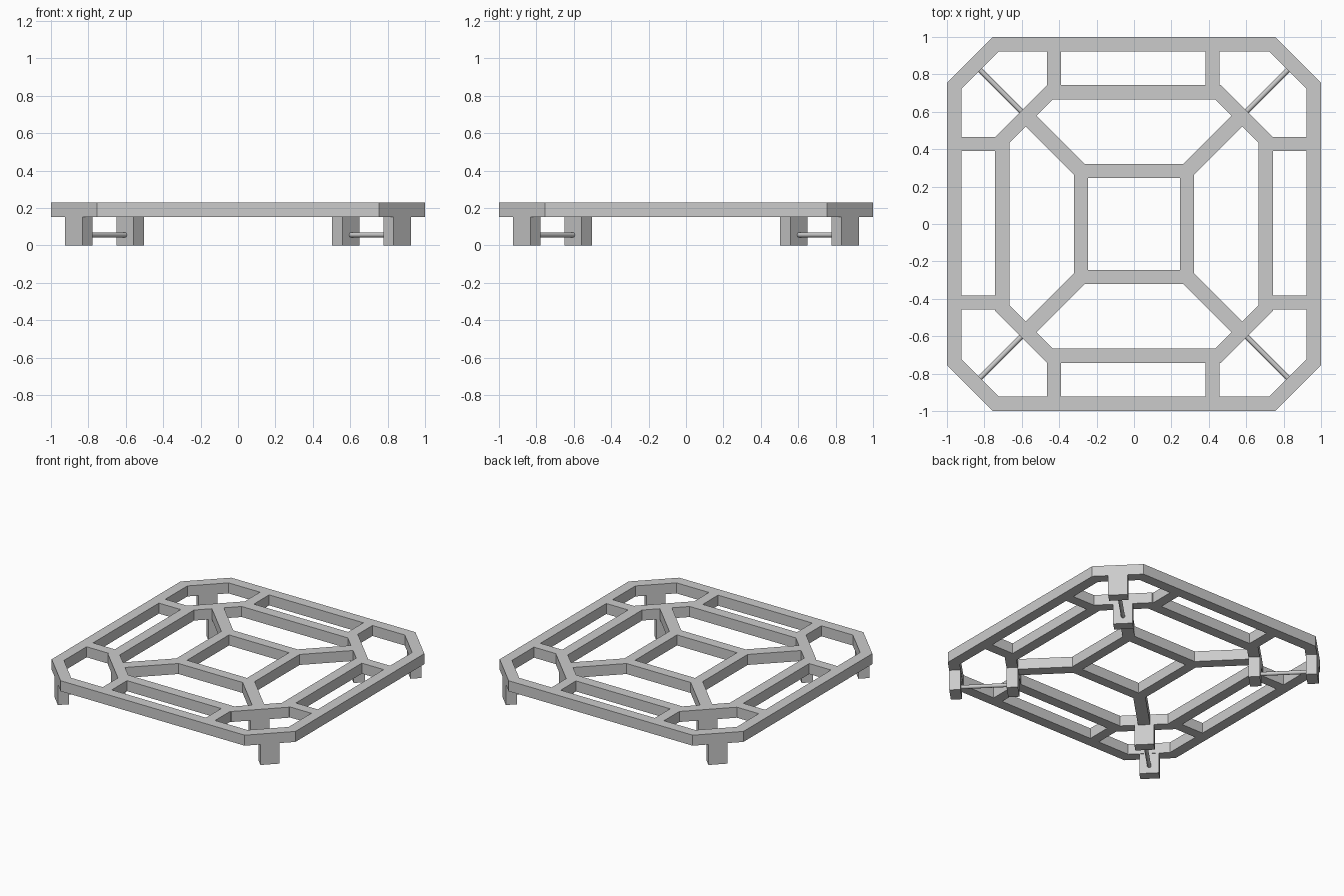
import bpy
import bmesh
from mathutils import Vector

default = bpy.data.objects.get("Cube")
if default:
    bpy.data.objects.remove(default, do_unlink=True)

TOP, DECK = 0.23, 0.152      # upper and lower face of the lattice
SIGNS = [(1, 1), (-1, 1), (-1, -1), (1, -1)]

grey = bpy.data.materials.new("light_grey")
grey.use_nodes = True
colour = (0.6, 0.6, 0.6, 1)
grey.diffuse_color = colour
grey.node_tree.nodes["Principled BSDF"].inputs["Base Color"].default_value = colour


def finish(name, bm):
    """Turn a bmesh into a named, coloured object."""
    bmesh.ops.recalc_face_normals(bm, faces=bm.faces)
    mesh = bpy.data.meshes.new(name)
    bm.to_mesh(mesh)
    bm.free()
    mesh.materials.append(grey)
    obj = bpy.data.objects.new(name, mesh)
    bpy.context.collection.objects.link(obj)
    return obj


def prism(name, points, z0, z1):
    """Extrude a flat outline between two heights."""
    bm = bmesh.new()
    face = bm.faces.new([bm.verts.new((x, y, z0)) for x, y in points])
    up = bmesh.ops.extrude_face_region(bm, geom=[face], use_keep_orig=True)
    bmesh.ops.translate(bm, vec=(0, 0, z1 - z0),
                        verts=[v for v in up["geom"] if isinstance(v, bmesh.types.BMVert)])
    return finish(name, bm)


def ring(name, outer, inner):
    """Rectangular-section frame between two outlines."""
    bm = bmesh.new()
    loops = [[bm.verts.new((x, y, z)) for x, y in outline]
             for outline, z in ((outer, DECK), (outer, TOP), (inner, TOP), (inner, DECK))]
    n = len(outer)
    for k in range(4):
        a, b = loops[k], loops[(k + 1) % 4]
        for i in range(n):
            j = (i + 1) % n
            bm.faces.new((a[i], a[j], b[j], b[i]))
    return finish(name, bm)


def octagon(half, corner):
    points = []
    for sx, sy in SIGNS:
        pair = [(half * sx, corner * sy), (corner * sx, half * sy)]
        points += pair if sx * sy > 0 else pair[::-1]
    return points


def square(half):
    return [(half * sx, half * sy) for sx, sy in SIGNS]


def bar(name, x0, x1, y0, y1):
    return prism(name, [(x0, y0), (x1, y0), (x1, y1), (x0, y1)], DECK, TOP)


# Three nested frames
ring("outer_frame", octagon(1, 0.755), octagon(0.922, 0.723))
ring("middle_frame", octagon(0.743, 0.465), octagon(0.665, 0.435))
ring("centre_frame", square(0.321), square(0.246))

# Short bars between outer and middle frames
for side, s in (("positive", 1), ("negative", -1)):
    lo, hi = sorted((0.743 * s, 0.922 * s))
    for c in (-0.4275, 0.42):
        bar("lengthwise_bar_" + side, c - 0.0375, c + 0.0375, lo, hi)
        bar("crosswise_bar_" + side, lo, hi, -c - 0.0375, -c + 0.0375)


def diagonal_block(name, sx, sy, near, far, half_width):
    """Foot set square to the corner diagonal; near and far are x + y there."""
    w = half_width
    points = [(near / 2 + w, near / 2 - w), (far / 2 + w, far / 2 - w),
              (far / 2 - w, far / 2 + w), (near / 2 - w, near / 2 + w)]
    return prism(name, [(x * sx, y * sy) for x, y in points], 0, DECK)


for sx, sy in SIGNS:
    place = ("back" if sy > 0 else "front") + ("_left" if sx > 0 else "_right")

    # Diagonal strut, notched round the corner of the centre frame
    c, e, w = 0.321, 0.55, 0.029
    outline = [(c, c), (c, c - 2 * w), (e + w, e - w), (e - w, e + w), (c - 2 * w, c)]
    prism("diagonal_strut_" + place, [(x * sx, y * sy) for x, y in outline], DECK, TOP)

    # Feet under the outer and middle frames
    diagonal_block("outer_foot_" + place, sx, sy, 1.648, 1.755, 0.0465)
    diagonal_block("inner_foot_" + place, sx, sy, 1.1, 1.208, 0.0465)

    # Round tie rod joining the two feet
    start = Vector((0.595 * sx, 0.595 * sy, 0.056))
    end = Vector((0.83 * sx, 0.83 * sy, 0.056))
    bm = bmesh.new()
    bmesh.ops.create_cone(bm, cap_ends=True, segments=24, radius1=0.0135,
                          radius2=0.0135, depth=(end - start).length)
    turn = (end - start).to_track_quat("Z", "Y").to_matrix()
    bmesh.ops.rotate(bm, verts=bm.verts, cent=(0, 0, 0), matrix=turn)
    bmesh.ops.translate(bm, verts=bm.verts, vec=(start + end) / 2)
    rod = finish("tie_rod_" + place, bm)
    bpy.ops.object.select_all(action="DESELECT")
    rod.select_set(True)
    bpy.context.view_layer.objects.active = rod
    bpy.ops.object.shade_smooth_by_angle()
